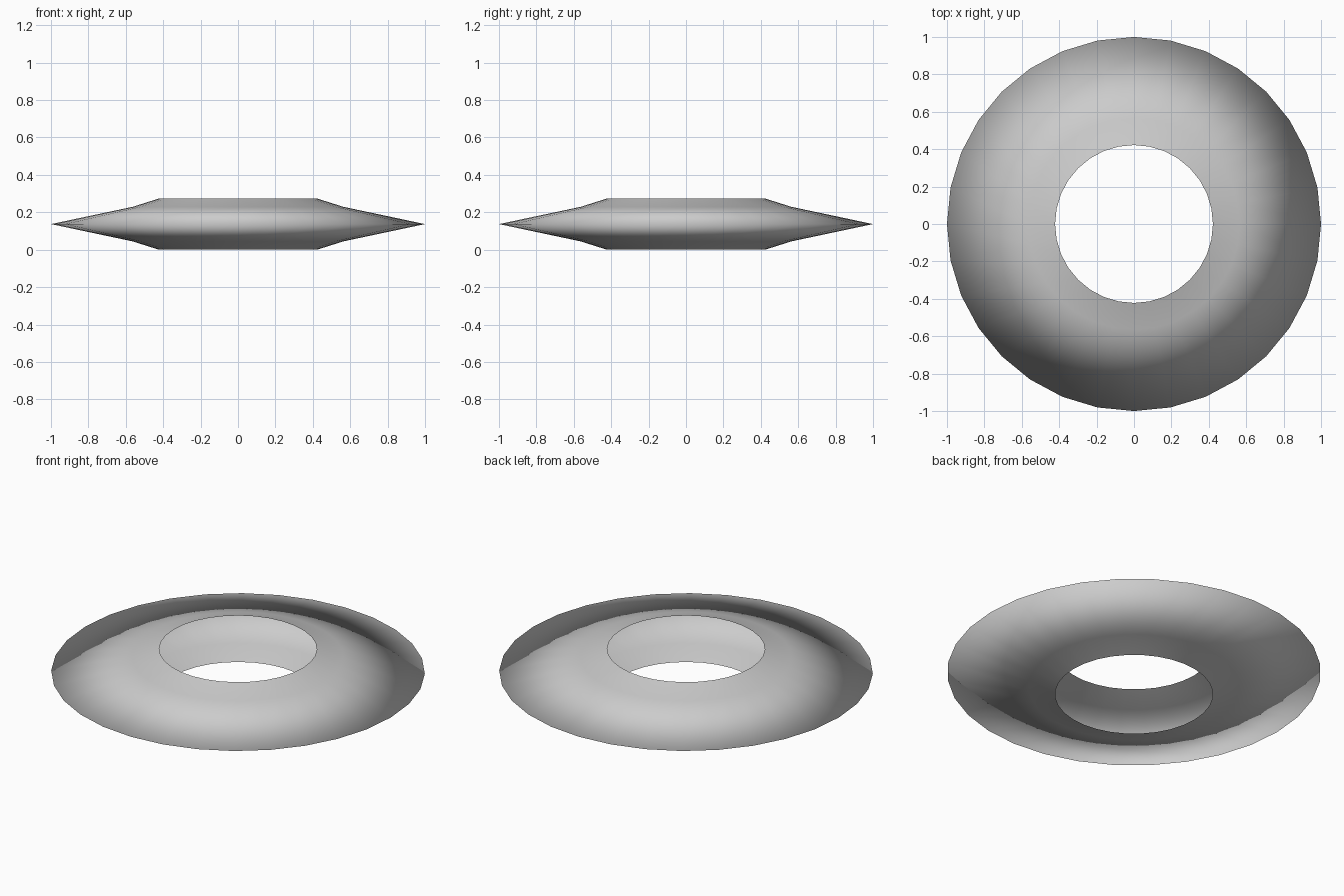
import bpy
import bmesh
from math import cos, sin, pi

if "Cube" in bpy.data.objects:
    bpy.data.objects.remove(bpy.data.objects["Cube"])

SEGMENTS = 32
# Open cross-section (radius, height): lower lip, sharp outer rim, upper lip
PROFILE = [(0.422, 0.0), (0.565, 0.045), (1.0, 0.137), (0.565, 0.229), (0.422, 0.274)]


def lathe(name, profile, segments):
    bm = bmesh.new()
    rings = [[bm.verts.new((r * cos(2 * pi * i / segments),
                            r * sin(2 * pi * i / segments), z))
              for i in range(segments)] for r, z in profile]
    for low, high in zip(rings, rings[1:]):
        for i in range(segments):
            j = (i + 1) % segments
            face = bm.faces.new((low[i], low[j], high[j], high[i]))
            face.smooth = True
    mesh = bpy.data.meshes.new(name)
    bm.to_mesh(mesh)
    bm.free()
    obj = bpy.data.objects.new(name, mesh)
    bpy.context.collection.objects.link(obj)
    return obj


# Hollow sharp-edged ring, open at the centre hole
lathe("ring_shell", PROFILE, SEGMENTS)
